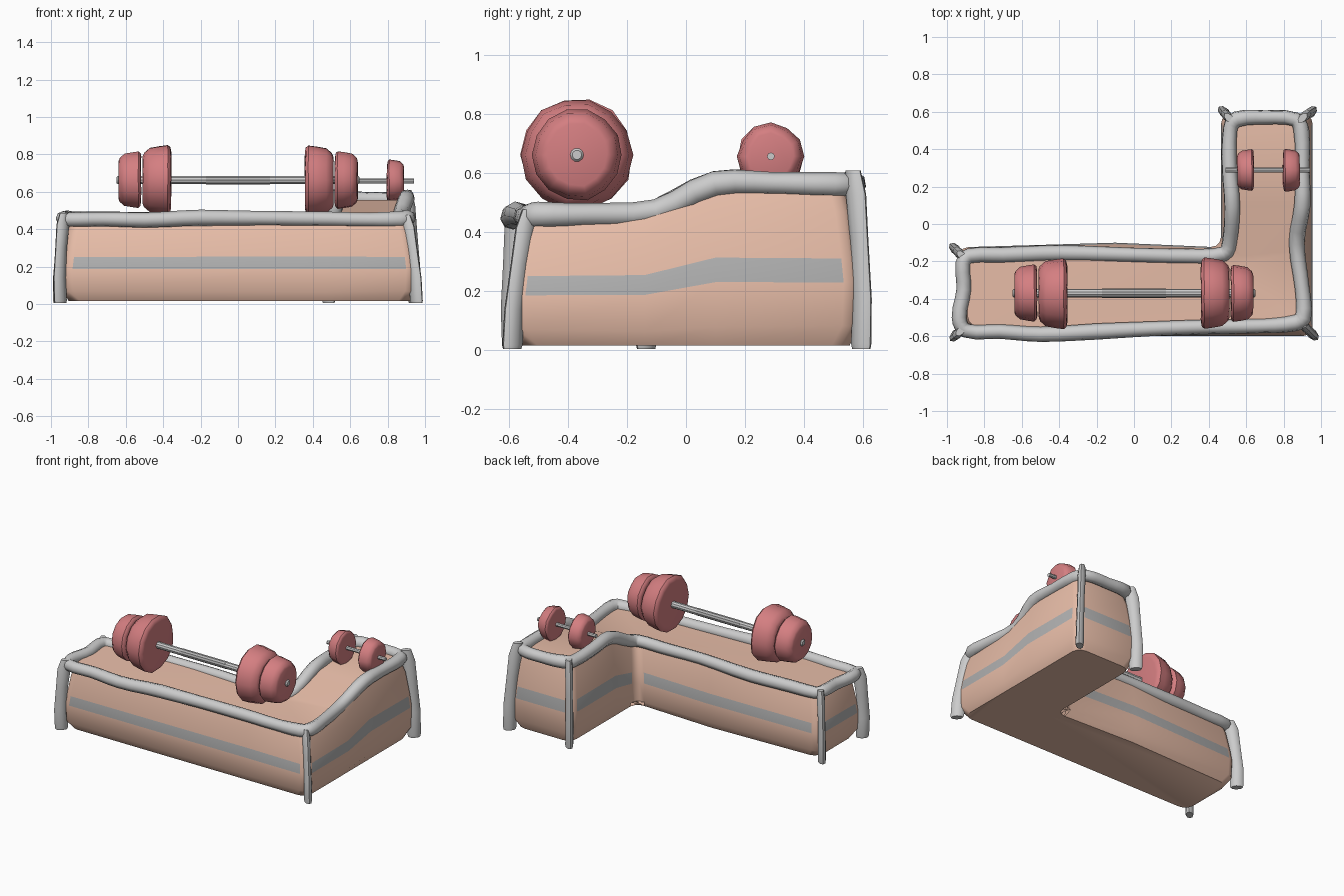
import bpy, bmesh, math, random
from mathutils import Vector

if "Cube" in bpy.data.objects:
    bpy.data.objects.remove(bpy.data.objects["Cube"])

random.seed(4)


def material(name, rgb):
    m = bpy.data.materials.new(name)
    m.diffuse_color = (*rgb, 1)
    m.use_nodes = True
    m.node_tree.nodes["Principled BSDF"].inputs["Base Color"].default_value = m.diffuse_color
    return m


PEACH = material("peach", (0.82, 0.52, 0.40))
ROSE = material("rose", (0.66, 0.21, 0.22))
BAND = material("band_grey", (0.45, 0.45, 0.45))


def finish(bm, name, mats=(), angle=40):
    bmesh.ops.recalc_face_normals(bm, faces=bm.faces)
    me = bpy.data.meshes.new(name)
    bm.to_mesh(me)
    bm.free()
    ob = bpy.data.objects.new(name, me)
    bpy.context.collection.objects.link(ob)
    for m in mats:
        me.materials.append(m)
    bpy.ops.object.select_all(action='DESELECT')
    ob.select_set(True)
    bpy.context.view_layer.objects.active = ob
    bpy.ops.object.shade_smooth_by_angle(angle=math.radians(angle))
    return ob


def bridge(bm, a, b, mat=0):
    n = len(a)
    for i in range(n):
        f = bm.faces.new((a[i], a[(i + 1) % n], b[(i + 1) % n], b[i]))
        f.material_index = mat


def height(y):
    # low front platform ramping up to the rear wing
    t = min(max((y + 0.14) / 0.24, 0), 1)
    return 0.45 + 0.105 * t


# L-shaped body: outline points with inward direction
outline = [(-.94, -.60, 1, 1), (.47, -.60, 0, 1), (.955, -.60, -1, 1),
           (.955, -.14, -1, 0), (.955, .10, -1, 0), (.955, .59, -1, -1),
           (.465, .59, 1, -1), (.465, .10, 1, 0), (.465, -.125, 1, -1),
           (-.1, -.10, 0, -1), (-.94, -.125, 1, -1)]
corners = (0, 2, 5, 6, 8, 10)
levels = [(None, .035), (.14, .004), (.415, 0), (.565, .008), (.85, .028), (1, .05)]

bm = bmesh.new()
rings = []
for frac, inset in levels:
    rings.append([bm.verts.new((x + sx * inset, y + sy * inset,
                                .015 if frac is None else height(y) * frac))
                  for x, y, sx, sy in outline])
for k in range(len(rings) - 1):
    bridge(bm, rings[k], rings[k + 1], 1 if k == 2 else 0)
for ring in (rings[0], rings[-1]):
    for idx in ((0, 1, 8, 9, 10), (1, 2, 3, 8), (8, 3, 4, 7), (7, 4, 5, 6)):
        bm.faces.new([ring[i] for i in idx])
edges = [bm.edges.get((rings[k][c], rings[k + 1][c]))
         for c in corners for k in range(len(rings) - 1)]
bmesh.ops.bevel(bm, geom=edges, offset=.055, segments=3, profile=.5, affect='EDGES')
finish(bm, "platform_body", (PEACH, BAND), 50)

# Lumpy rope trim around the top edge
path = [(-.90, -.57), (-.72, -.575), (-.5, -.59), (-.2, -.575), (.1, -.56), (.4, -.55),
        (.7, -.545), (.86, -.53), (.905, -.50), (.90, -.35), (.87, -.1), (.90, .1),
        (.90, .3), (.895, .5), (.86, .56), (.7, .57), (.55, .56), (.515, .51),
        (.51, .3), (.525, .1), (.51, -.1), (.48, -.16), (.3, -.172), (0, -.165),
        (-.4, -.155), (-.7, -.165), (-.88, -.17), (-.915, -.21), (-.91, -.35), (-.935, -.5)]
curve = bpy.data.curves.new("rope_curve", 'CURVE')
curve.dimensions = '3D'
curve.bevel_depth = .041
curve.bevel_resolution = 2
curve.resolution_u = 3
spline = curve.splines.new('BEZIER')
spline.bezier_points.add(len(path) - 1)
spline.use_cyclic_u = True
n = len(path)
for i, (x, y) in enumerate(path):
    p = spline.bezier_points[i]
    pos = lambda k: Vector((*path[k % n], height(path[k % n][1]) + .004))
    co, prev, nxt = pos(i), pos(i - 1), pos(i + 1)
    tangent = (nxt - prev).normalized()
    p.handle_left_type = p.handle_right_type = 'FREE'
    co.z += random.uniform(-.006, .008)
    p.co = co
    p.handle_left = co - tangent * (co - prev).length / 3
    p.handle_right = co + tangent * (nxt - co).length / 3
    p.radius = random.uniform(.92, 1.1)
tmp = bpy.data.objects.new("rope_tmp", curve)
bpy.context.collection.objects.link(tmp)
bpy.context.view_layer.update()
mesh = bpy.data.meshes.new_from_object(tmp.evaluated_get(bpy.context.evaluated_depsgraph_get()))
bm = bmesh.new()
bm.from_mesh(mesh)
bpy.data.objects.remove(tmp)
bpy.data.meshes.remove(mesh)
bpy.data.curves.remove(curve)
finish(bm, "rope_trim", angle=60)


# Corner posts: flattened tubes pointing diagonally outward
def post(name, bottom, top, out):
    bm = bmesh.new()
    d = Vector((*out, 0)).normalized()
    s = Vector((-d.y, d.x, 0))
    bottom, top = Vector((*bottom, .004)), Vector(top)
    rings = []
    for t, bow, r in ((0, 0, .9), (.03, 0, 1), (.3, .012, .95), (.65, .008, .9),
                      (.92, 0, 1), (1.06, -.01, .75)):
        c = bottom.lerp(top, t) + d * bow
        rings.append([bm.verts.new(c + d * math.cos(a) * .043 * r + s * math.sin(a) * .026 * r)
                      for a in (k * math.tau / 8 for k in range(8))])
    for a, b in zip(rings, rings[1:]):
        bridge(bm, a, b)
    bm.faces.new(rings[0])
    bm.faces.new(rings[-1])
    finish(bm, name, angle=50)


post("post_front_left", (-.95, -.59), (-.935, -.58, .46), (-1, -1))
post("post_front_right", (.955, -.59), (.905, -.54, .45), (1, -1))
post("post_back_right", (.945, .595), (.91, .575, .575), (1, 1))
post("post_back_left", (.485, .595), (.50, .575, .565), (-1, 1))
post("post_side_left", (-.955, -.135), (-.93, -.16, .46), (-1, 1))


# Revolve (x, radius) profiles around an x-parallel axis
def revolve(name, profile, y, z, sides, mats=(), wobble=0, angle=35):
    bm = bmesh.new()
    lump = [random.uniform(-wobble, wobble) for _ in range(sides)]
    rings = []
    for x, r in profile:
        rings.append([bm.verts.new((x + lump[k] * .5,
                                    y + (r + lump[k]) * math.cos(k * math.tau / sides),
                                    z + (r + lump[k]) * math.sin(k * math.tau / sides)))
                      for k in range(sides)])
    for a, b in zip(rings, rings[1:]):
        bridge(bm, a, b)
    bm.faces.new(rings[0])
    bm.faces.new(rings[-1])
    return finish(bm, name, mats, angle)


def plate(name, outer, inner, radius, y, z, sides=14):
    # narrow rounded outer face, wider rim towards the middle
    prof = [(0, .68), (.05, .78), (.25, .92), (.6, .97), (.88, 1), (.97, .94), (1, .82)]
    revolve(name, [(outer + (inner - outer) * t, radius * r) for t, r in prof],
            y, z, sides, (ROSE,), .004, 45)


# Barbell
BY, BZ = -.37, .662
revolve("barbell_bar", [(-.65, .016), (-.642, .023), (.642, .023), (.65, .016)], BY, BZ, 10)
revolve("barbell_grip", [(-.17, .0245), (.17, .0245)], BY, BZ, 10, (BAND,))
for side, s in (("left", -1), ("right", 1)):
    plate("barbell_big_plate_" + side, s * .51, s * .358, .19, BY, BZ)
    plate("barbell_small_plate_" + side, s * .638, s * .518, .155, BY, BZ)

# Dumbbell
DY, DZ = .288, .657
revolve("dumbbell_bar", [(.49, .013), (.94, .013)], DY, DZ, 8)
for side, a, b in (("left", .552, .64), ("right", .885, .797)):
    plate("dumbbell_plate_" + side, a, b, .112, DY, DZ, 12)
